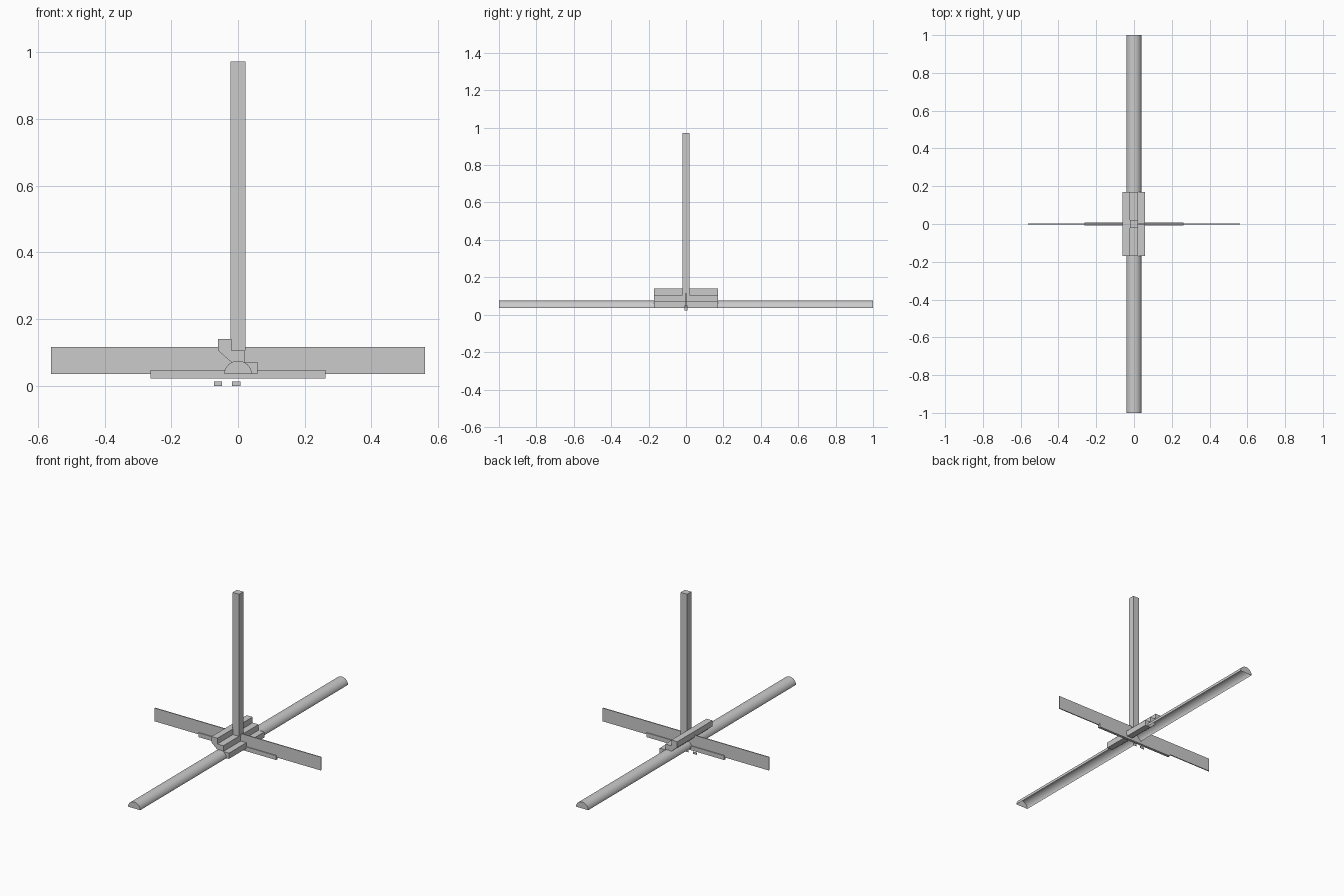
import bpy, bmesh
from math import pi, cos, sin

if "Cube" in bpy.data.objects:
    bpy.data.objects.remove(bpy.data.objects["Cube"])


def add_object(name, bm):
    bmesh.ops.recalc_face_normals(bm, faces=bm.faces)
    mesh = bpy.data.meshes.new(name)
    bm.to_mesh(mesh)
    bm.free()
    obj = bpy.data.objects.new(name, mesh)
    bpy.context.collection.objects.link(obj)
    return obj


def box(name, x0, x1, y0, y1, z0, z1):
    bm = bmesh.new()
    bmesh.ops.create_cube(bm, size=1)
    for v in bm.verts:
        v.co = (x1 if v.co.x > 0 else x0,
                y1 if v.co.y > 0 else y0,
                z1 if v.co.z > 0 else z0)
    return add_object(name, bm)


def extrude_y(name, profile, half, open_bottom=False):
    """Extrude an xz profile along y; optionally leave the closing side open."""
    bm = bmesh.new()
    rings = [[bm.verts.new((x, y, z)) for x, z in profile] for y in (-half, half)]
    bm.faces.new(rings[0])
    bm.faces.new(rings[1][::-1])
    n = len(profile)
    for i in range(n - 1 if open_bottom else n):
        j = (i + 1) % n
        bm.faces.new((rings[0][i], rings[1][i], rings[1][j], rings[0][j]))
    return add_object(name, bm)


# Long half-round rail, capped at the ends and open underneath
arc = [(0.041 * cos(pi * i / 24), 0.036 + 0.039 * sin(pi * i / 24)) for i in range(25)]
rail = extrude_y("half_round_rail", arc, 1.0, open_bottom=True)
bpy.context.view_layer.objects.active = rail
rail.select_set(True)
bpy.ops.object.shade_smooth_by_angle()

# Three-step block with a sloping underside
steps = [(-0.06, 0.106), (-0.06, 0.141), (-0.02, 0.141), (-0.02, 0.106),
         (0.02, 0.106), (0.02, 0.071), (0.058, 0.071), (0.058, 0.036),
         (0.02, 0.036)]
extrude_y("stepped_block", steps, 0.17)

# Upright post on the middle step
box("post", -0.022, 0.022, -0.02, 0.02, 0.106, 0.972)

# Thin cross panel and the bar that carries it
box("cross_panel", -0.56, 0.56, -0.003, 0.003, 0.036, 0.117)
box("support_bar", -0.262, 0.262, -0.008, 0.008, 0.022, 0.048)

# Two small thin tabs below
for name, x in (("tab_left", -0.06), ("tab_right", -0.005)):
    box(name, x - 0.0125, x + 0.0125, -0.001, 0.001, 0.0, 0.013)
